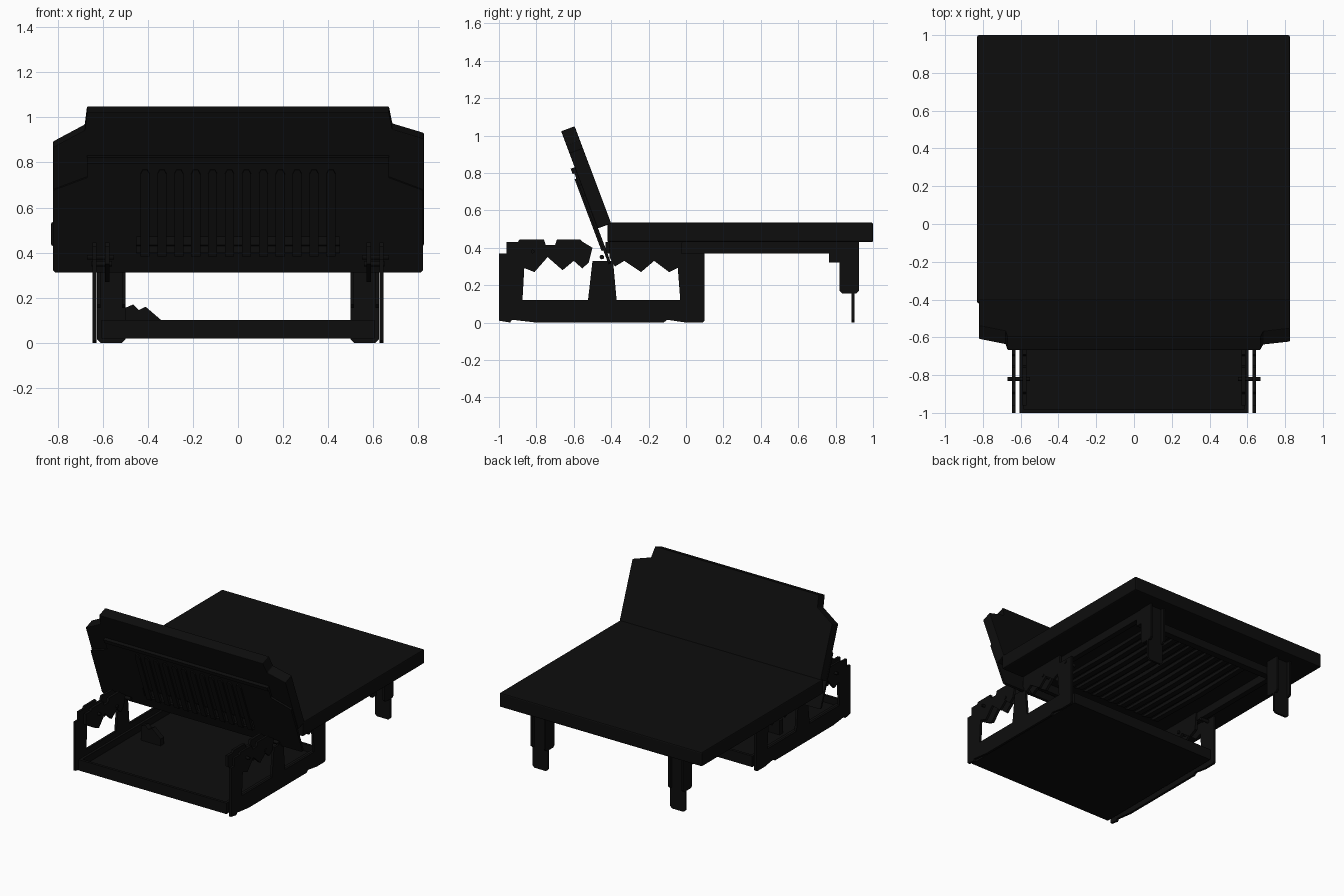
import bpy, bmesh, math
from mathutils import Matrix, Vector

if "Cube" in bpy.data.objects:
    bpy.data.objects.remove(bpy.data.objects["Cube"])

black = bpy.data.materials.new("matte_black")
black.use_nodes = True
COLOUR = (0.004, 0.004, 0.004, 1)
black.diffuse_color = COLOUR
black.node_tree.nodes["Principled BSDF"].inputs["Base Color"].default_value = COLOUR

# Frame axes: how a profile point (a, b) at depth d becomes a position
SIDE = lambda a, b, d: Vector((d, a, b))
FRONT = lambda a, b, d: Vector((a, d, b))
TILT = math.radians(20.6)
HINGE = Vector((0, -0.40, 0.53))


def LEAN(a, b, d):
    """Reclined plane: a across, b up the backrest, d towards its rear."""
    return HINGE + Vector((a, -b * math.sin(TILT) - d * math.cos(TILT),
                           b * math.cos(TILT) - d * math.sin(TILT)))


def prism(name, plane, profile, near, far, bevel=0):
    """Extrude a flat profile between two depths."""
    bm = bmesh.new()
    face = bm.faces.new([bm.verts.new(plane(a, b, near)) for a, b in profile])
    moved = bmesh.ops.extrude_face_region(bm, geom=[face])["geom"]
    shift = plane(0, 0, far) - plane(0, 0, near)
    bmesh.ops.translate(bm, vec=shift, verts=[v for v in moved if isinstance(v, bmesh.types.BMVert)])
    bmesh.ops.recalc_face_normals(bm, faces=bm.faces)
    mesh = bpy.data.meshes.new(name)
    bm.to_mesh(mesh)
    bm.free()
    mesh.materials.append(black)
    obj = bpy.data.objects.new(name, mesh)
    bpy.context.collection.objects.link(obj)
    if bevel:
        mod = obj.modifiers.new("soft_edge", "BEVEL")
        mod.width, mod.segments = bevel, 2
    return obj


def rect(a0, a1, b0, b1):
    return [(a0, b0), (a1, b0), (a1, b1), (a0, b1)]


def box(name, x, y, z, bevel=0):
    return prism(name, FRONT, rect(*x, *z), *y, bevel)


def rod(name, x0, x1, y, z, radius):
    ring = [(y + radius * math.cos(i * math.pi / 6), z + radius * math.sin(i * math.pi / 6))
            for i in range(12)]
    return prism(name, SIDE, ring, x0, x1)


# Mattress and the slatted frame under it
box("mattress", (-0.83, 0.825), (-0.42, 1.0), (0.43, 0.535), 0.008)
box("frame_rear_rail", (-0.6, 0.6), (0.77, 0.82), (0.33, 0.39))
box("frame_front_rail", (-0.6, 0.6), (-0.40, -0.37), (0.37, 0.43))
SLATS = [(i - 5.5) * 0.075 for i in range(12)]
for x in SLATS:
    prism("seat_slat", SIDE, [(-0.3, 0.431), (-0.26, 0.41), (0.2, 0.40), (0.66, 0.41), (0.7, 0.431)],
          x - 0.02, x + 0.02)

# Backrest cushion with clipped shoulders
prism("backrest_cushion", LEAN,
      [(-0.82, 0), (0.825, 0), (0.825, 0.43), (0.685, 0.475), (0.67, 0.555),
       (-0.67, 0.555), (-0.68, 0.47), (-0.82, 0.39)], 0, 0.077, 0.004)

# Thin backrest panel, perforated between the slats
prism("backrest_panel", LEAN,
      [(-0.82, -0.03), (0.82, -0.03), (0.82, 0.19), (0.67, 0.25), (0.67, 0.35),
       (-0.67, 0.35), (-0.67, 0.25), (-0.82, 0.19)], 0.075, 0.09)
prism("backrest_lower_panel", LEAN,
      [(-0.82, -0.11), (-0.82, -0.19), (-0.81, -0.2), (0.81, -0.2), (0.82, -0.19), (0.82, -0.11)],
      0.075, 0.09)
for s in (-1, 1):
    prism("backrest_panel_end", LEAN, rect(*sorted((s * 0.45, s * 0.82)), -0.11, -0.03), 0.075, 0.09)
for x in SLATS:
    prism("backrest_slat", LEAN,
          [(x - 0.02, -0.12), (x + 0.02, -0.12), (x + 0.02, 0.27), (x + 0.01, 0.29),
           (x - 0.01, 0.29), (x - 0.02, 0.27)], 0.08, 0.1)
prism("backrest_top_rail", LEAN, rect(-0.67, 0.67, 0.32, 0.35), 0.085, 0.1)

# Low storage tray
box("tray_floor", (-0.605, 0.605), (-1, 0.09), (0.02, 0.05))
for y in (-1, 0.07):
    box("tray_cross_wall", (-0.605, 0.605), (y, y + 0.02), (0.02, 0.1))

# Side profiles, each as (depth, height)
BASE_RAIL = [(-1, 0.01), (-0.94, 0), (-0.93, 0.015), (-0.8, 0), (-0.12, 0), (-0.1, 0.015),
             (0, 0), (0.09, 0), (0.1, 0.01), (0.1, 0.12), (-1, 0.12)]
POSTS = {
    "front_post": [(-1, 0.11), (-0.875, 0.11), (-0.86, 0.37), (-1, 0.37)],
    "middle_post": [(-0.525, 0.11), (-0.37, 0.11), (-0.39, 0.33), (-0.5, 0.33)],
    "rear_post": [(-0.03, 0.11), (0.1, 0.11), (0.1, 0.37), (-0.05, 0.37)],
}
FRONT_LINK = [(-0.96, 0.35), (-0.86, 0.29), (-0.81, 0.27), (-0.74, 0.35), (-0.66, 0.28),
              (-0.6, 0.33), (-0.555, 0.29), (-0.52, 0.32), (-0.5, 0.4), (-0.55, 0.43),
              (-0.565, 0.445), (-0.69, 0.445), (-0.7, 0.415), (-0.75, 0.415), (-0.76, 0.445),
              (-0.89, 0.445), (-0.9, 0.43), (-0.96, 0.43)]
REAR_LINK = [(-0.41, 0.35), (-0.38, 0.3), (-0.33, 0.33), (-0.24, 0.27), (-0.17, 0.33),
             (-0.09, 0.27), (-0.03, 0.3), (-0.02, 0.43), (-0.41, 0.43)]

for s in (-1, 1):
    # Thin side plates with posts, and the folding links inside them
    prism("side_base_rail", SIDE, BASE_RAIL, s * 0.628, s * 0.645)
    for name, profile in POSTS.items():
        prism(name, SIDE, profile, s * 0.628, s * 0.645)
    prism("front_link", SIDE, FRONT_LINK, s * 0.628, s * 0.645)
    prism("rear_link", SIDE, REAR_LINK, s * 0.628, s * 0.645)
    prism("inner_front_link", SIDE, FRONT_LINK, s * 0.57, s * 0.59)
    prism("inner_rear_link", SIDE, REAR_LINK, s * 0.57, s * 0.59)
    prism("tray_side_wall", SIDE, rect(-1, 0.09, 0.02, 0.1), s * 0.585, s * 0.605)
    rod("link_pin", s * 0.55, s * 0.67, -0.82, 0.38, 0.01)
    for y in (-0.6, -0.45, -0.2, 0.04):
        rod("hinge_pin", s * 0.56, s * 0.65, y, 0.35, 0.012)
    prism("frame_side_rail", SIDE, rect(-0.43, 0.8, 0.37, 0.43), s * 0.58, s * 0.62)

    # Folding rear leg: flat blade with a channel around its upper part
    blade = [(0.5, 0.015), (0.515, 0), (0.61, 0), (0.625, 0.015), (0.625, 0.43), (0.5, 0.43)]
    prism("rear_leg", FRONT, [(s * a, b) for a, b in blade], 0.885, 0.9)
    channel = [(0.82, 0.43), (0.82, 0.17), (0.835, 0.155), (0.91, 0.155), (0.925, 0.17), (0.925, 0.43)]
    for x in (0.5, 0.61):
        prism("rear_leg_channel", SIDE, channel, s * x, s * (x + 0.015))
    prism("rear_leg_bracket", SIDE, [(0.765, 0.43), (0.765, 0.32), (0.83, 0.32), (0.83, 0.43)],
          s * 0.58, s * 0.62)

# Small spring housing beside the tray
prism("spring_housing", FRONT, [(-0.5, 0.05), (-0.34, 0.05), (-0.34, 0.1), (-0.41, 0.16), (-0.44, 0.145),
                                (-0.465, 0.17), (-0.5, 0.155)], -0.42, -0.38)
